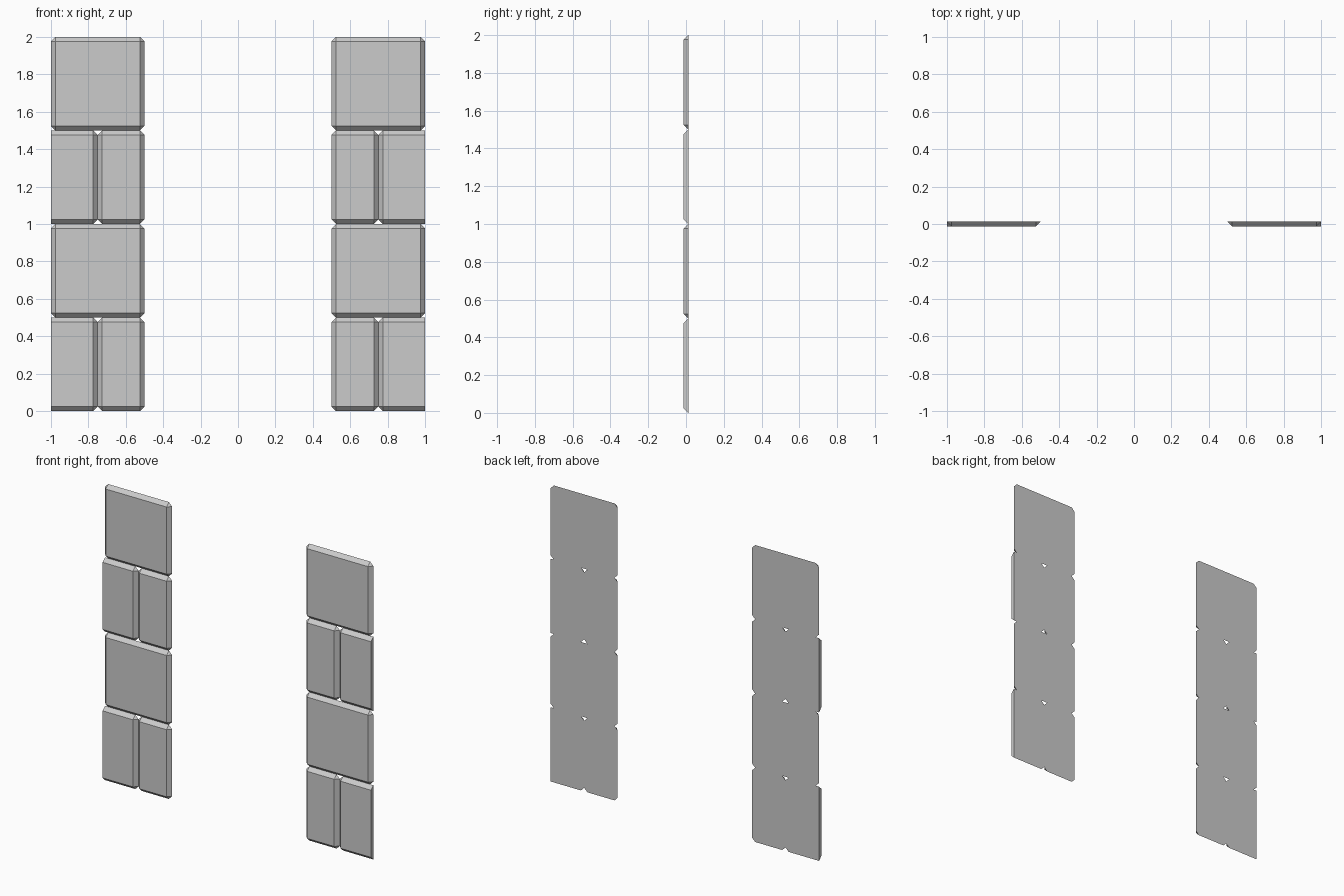
import bpy, bmesh

if "Cube" in bpy.data.objects:
    bpy.data.objects.remove(bpy.data.objects["Cube"])

T = 0.0125   # half thickness
B = 0.024    # chamfer width


def add_block(name, x0, x1, z0, z1, flat_outer=False):
    """Stone block with a chamfered front rim and clipped back corners."""
    pts = []
    for x, dx in ((x0, B), (x1, -B)):
        flat = flat_outer and x == x1
        for z, dz in ((z0, B), (z1, -B)):
            if flat:
                # cut side: no chamfer on the outer edge
                pts += [(x, T, z), (x, -T, z + dz)]
            else:
                pts += [(x + dx, T, z), (x, T, z + dz), (x + dx, -T, z + dz)]
    bm = bmesh.new()
    for p in pts:
        bm.verts.new(p)
    bmesh.ops.convex_hull(bm, input=bm.verts[:])
    bmesh.ops.dissolve_limit(bm, angle_limit=0.01, verts=bm.verts[:], edges=bm.edges[:])
    bmesh.ops.recalc_face_normals(bm, faces=bm.faces[:])
    mesh = bpy.data.meshes.new(name)
    bm.to_mesh(mesh)
    bm.free()
    obj = bpy.data.objects.new(name, mesh)
    bpy.context.collection.objects.link(obj)
    # the left column mirrors the right one
    mirror = obj.modifiers.new("mirror", 'MIRROR')
    mirror.use_axis[0] = True
    mirror.use_mirror_merge = False


# Alternating courses: two half blocks, then one full block
for i in range(4):
    z = i * 0.5
    if i % 2 == 0:
        add_block(f"inner_half_block_{i}", 0.5, 0.75, z, z + 0.5)
        add_block(f"outer_half_block_{i}", 0.75, 1.0, z, z + 0.5, flat_outer=True)
    else:
        add_block(f"full_block_{i}", 0.5, 1.0, z, z + 0.5)
